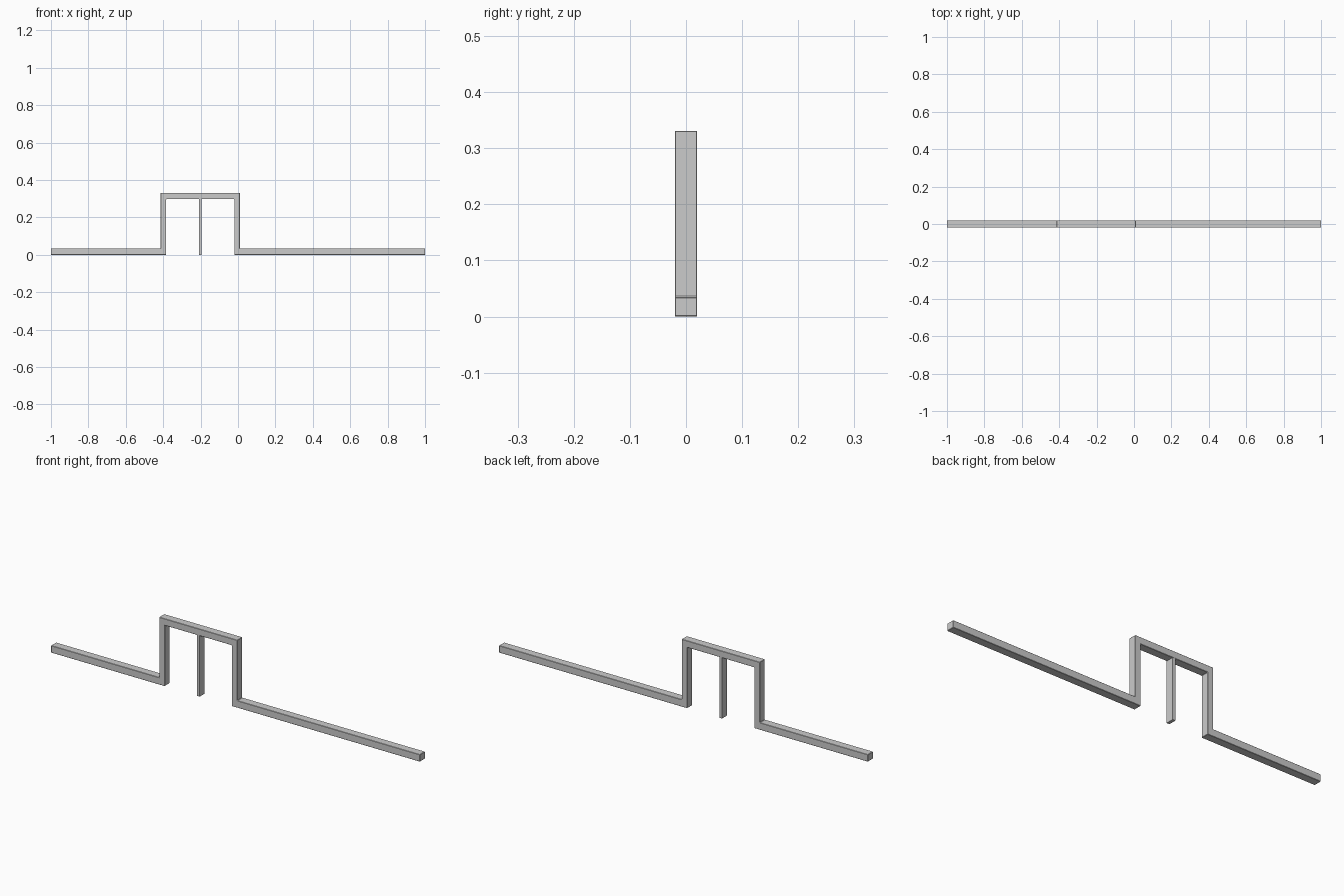
import bpy, bmesh

if "Cube" in bpy.data.objects:
    bpy.data.objects.remove(bpy.data.objects["Cube"])


def extrude_profile(name, pts, half_depth, bevel=0.0):
    """Extrude an x/z outline symmetrically along y."""
    bm = bmesh.new()
    face = bm.faces.new([bm.verts.new((x, -half_depth, z)) for x, z in pts])
    ext = bmesh.ops.extrude_face_region(bm, geom=[face])
    verts = [g for g in ext["geom"] if isinstance(g, bmesh.types.BMVert)]
    bmesh.ops.translate(bm, verts=verts, vec=(0, 2 * half_depth, 0))
    bmesh.ops.recalc_face_normals(bm, faces=bm.faces[:])
    mesh = bpy.data.meshes.new(name)
    bm.to_mesh(mesh)
    bm.free()
    obj = bpy.data.objects.new(name, mesh)
    bpy.context.collection.objects.link(obj)
    if bevel:
        mod = obj.modifiers.new("edge_bevel", "BEVEL")
        mod.width = bevel
        mod.segments = 1
    return obj


# Continuous bar: long floor rails joined by a raised square arch
rail_top, arch_low, arch_top = 0.035, 0.298, 0.331
left_out, left_in, right_in, right_out = -0.414, -0.384, -0.02, 0.01
extrude_profile("stepped_rail", [
    (-1, 0), (left_in, 0), (left_in, arch_low), (right_in, arch_low),
    (right_in, 0), (1, 0), (1, rail_top), (right_out, rail_top),
    (right_out, arch_top), (left_out, arch_top), (left_out, rail_top),
    (-1, rail_top)], 0.02, bevel=0.0015)

# Thin post hanging in the middle of the arch
extrude_profile("centre_post", [
    (-0.209, 0), (-0.194, 0), (-0.194, 0.3), (-0.209, 0.3)], 0.0195)
